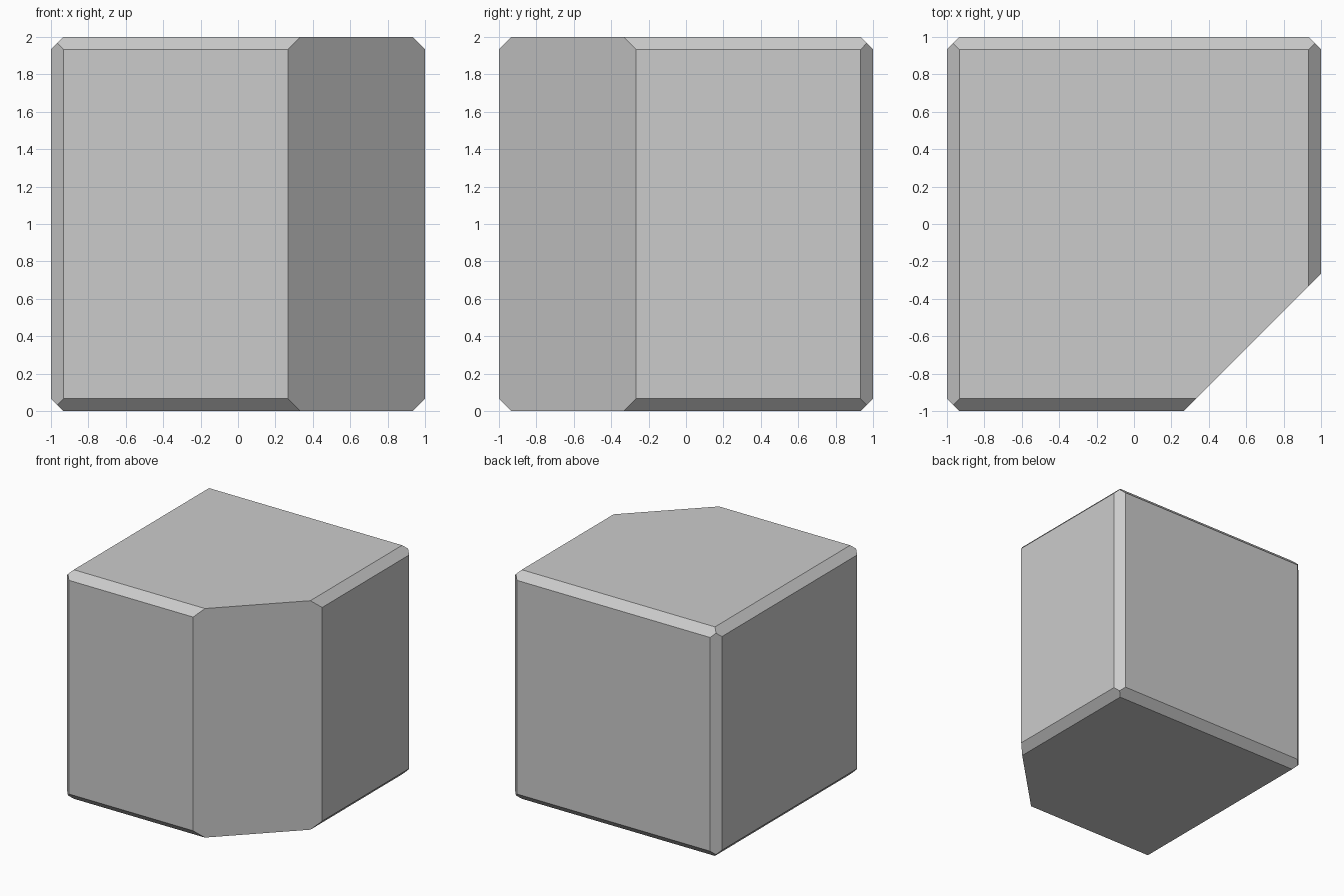
import bpy, bmesh
from itertools import combinations, product
from mathutils import Vector

if "Cube" in bpy.data.objects:
    bpy.data.objects.remove(bpy.data.objects["Cube"])

EDGE = 0.067   # small chamfer on the cube edges
CORNER = 0.733 # large cut on the front right upright edge


def chamfer(bm, normal, size):
    """Slice off the cube edge facing normal and cap the cut."""
    n = Vector(normal)
    cut = bmesh.ops.bisect_plane(
        bm, geom=bm.verts[:] + bm.edges[:] + bm.faces[:], dist=1e-5,
        plane_co=n * (1 - size / 2), plane_no=n.normalized(), clear_outer=True)
    edges = [e for e in cut['geom_cut'] if isinstance(e, bmesh.types.BMEdge)]
    bmesh.ops.holes_fill(bm, edges=edges, sides=0)


# Cube with every edge chamfered, one of them far deeper
bm = bmesh.new()
bmesh.ops.create_cube(bm, size=2)
for a, b in combinations(range(3), 2):
    for sa, sb in product((-1, 1), repeat=2):
        n = [0, 0, 0]
        n[a], n[b] = sa, sb
        chamfer(bm, n, CORNER if n == [1, -1, 0] else EDGE)
bmesh.ops.translate(bm, verts=bm.verts, vec=(0, 0, 1))
bmesh.ops.recalc_face_normals(bm, faces=bm.faces)

mesh = bpy.data.meshes.new("chamfered_block")
bm.to_mesh(mesh)
bm.free()
bpy.context.collection.objects.link(bpy.data.objects.new("chamfered_block", mesh))
